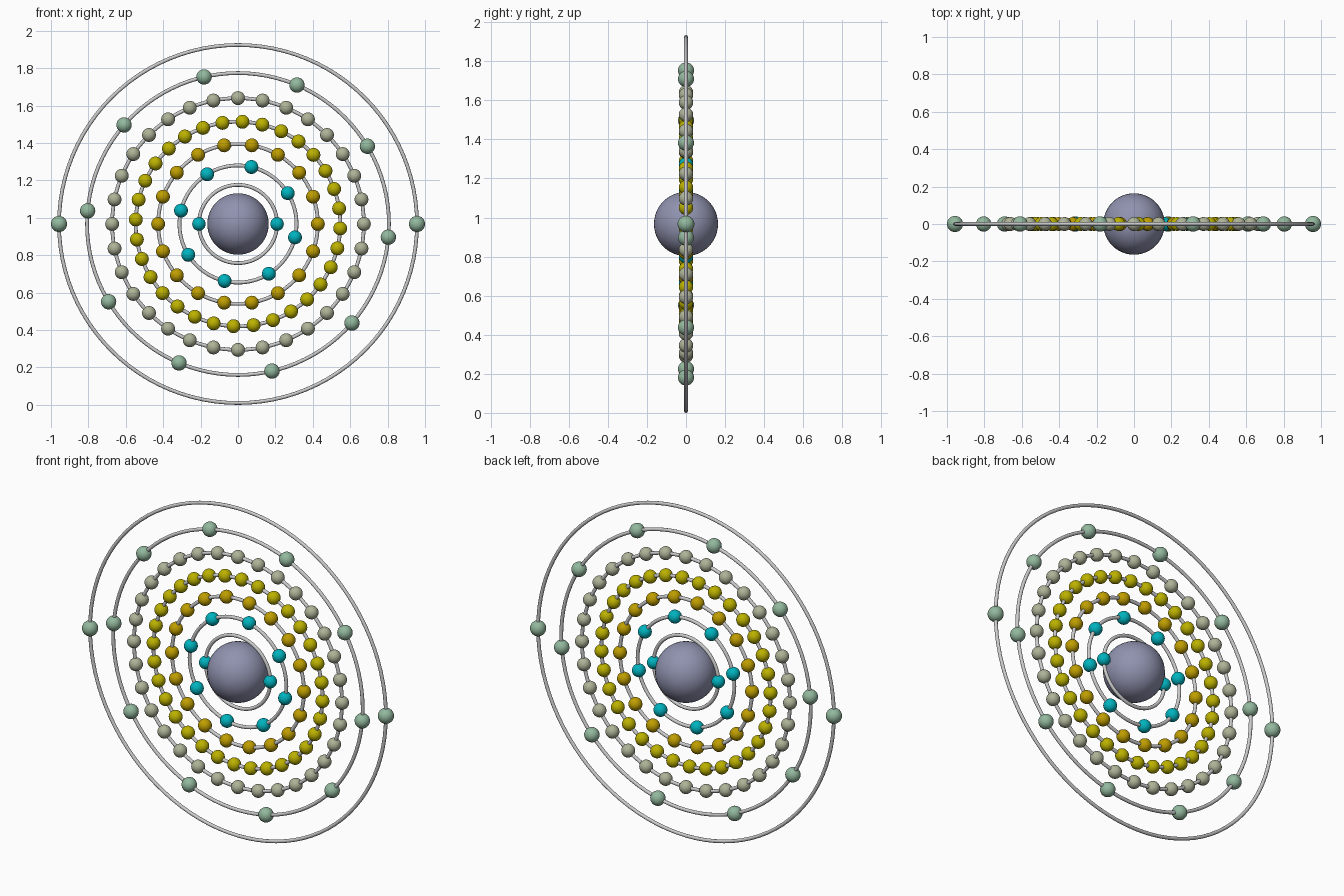
import bpy, bmesh
from math import radians, cos, sin, pi
from mathutils import Matrix, Vector

if "Cube" in bpy.data.objects:
    bpy.data.objects.remove(bpy.data.objects["Cube"])

CENTRE = Vector((0, 0, 0.967))
TUBE = 0.01


def material(name, rgb):
    mat = bpy.data.materials.new(name)
    mat.diffuse_color = (*rgb, 1)
    mat.use_nodes = True
    mat.node_tree.nodes["Principled BSDF"].inputs["Base Color"].default_value = mat.diffuse_color
    return mat


def add_spheres(name, points, radius, mat, u=24, v=14):
    """One smooth object holding a ball at every point."""
    bm = bmesh.new()
    for p in points:
        bmesh.ops.create_uvsphere(bm, u_segments=u, v_segments=v, radius=radius,
                                  matrix=Matrix.Translation(p))
    for f in bm.faces:
        f.smooth = True
    mesh = bpy.data.meshes.new(name)
    bm.to_mesh(mesh)
    bm.free()
    mesh.materials.append(mat)
    obj = bpy.data.objects.new(name, mesh)
    obj.location = CENTRE
    bpy.context.collection.objects.link(obj)


def add_ring(name, radius):
    """Thin orbit ring standing upright in the XZ plane."""
    bpy.ops.mesh.primitive_torus_add(major_radius=radius, minor_radius=TUBE,
                                     major_segments=96, minor_segments=12,
                                     location=CENTRE, rotation=(pi / 2, 0, 0))
    bpy.context.object.name = name
    bpy.ops.object.shade_smooth()


cyan = material("cyan", (0.0, 0.45, 0.52))
orange = material("orange", (0.52, 0.34, 0.0))
yellow = material("yellow", (0.50, 0.44, 0.0))
beige = material("beige", (0.42, 0.45, 0.31))
green = material("green", (0.29, 0.48, 0.34))
slate = material("slate", (0.28, 0.29, 0.43))

# nucleus
add_spheres("nucleus", [Vector((0, 0, 0))], 0.164, slate, 48, 24)

# shells: ring radius, ball count, start angle, ball radius, material
shells = [
    (0.209, 2, 0, 0.036, cyan),
    (0.313, 8, 31.8, 0.037, cyan),
    (0.427, 18, 0, 0.037, orange),
    (0.547, 32, -2.5, 0.037, yellow),
    (0.673, 32, 0, 0.037, beige),
    (0.807, 10, 31, 0.041, green),
    (0.957, 2, 0, 0.043, green),
]
for i, (radius, count, start, ball, mat) in enumerate(shells, 1):
    add_ring(f"orbit_ring_{i}", radius)
    angles = [radians(start) + 2 * pi * k / count for k in range(count)]
    add_spheres(f"electrons_{i}",
                [Vector((radius * cos(a), 0, radius * sin(a))) for a in angles], ball, mat)
